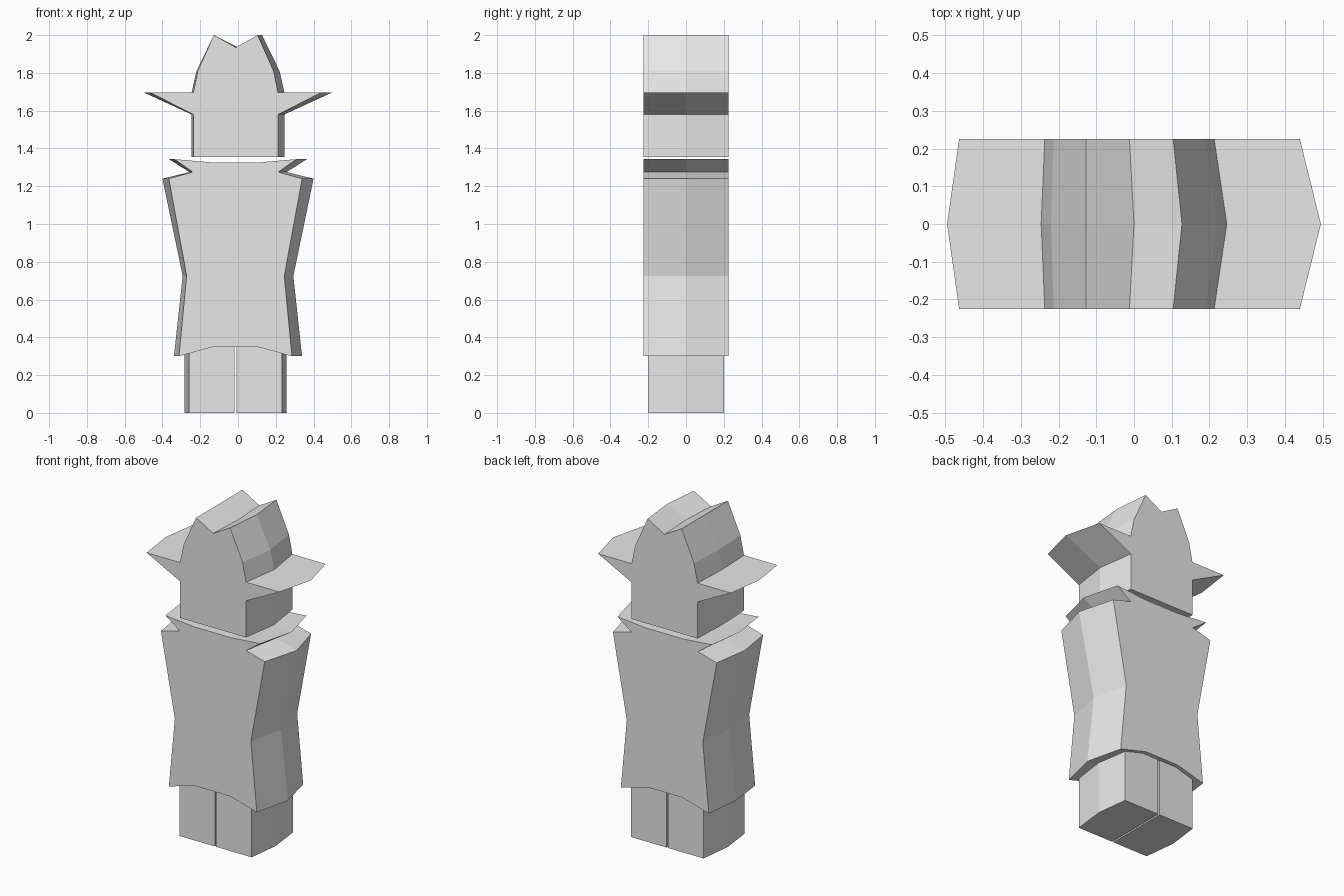
import bpy
import bmesh

if "Cube" in bpy.data.objects:
    bpy.data.objects.remove(bpy.data.objects["Cube"], do_unlink=True)

grey = bpy.data.materials.new("plain_grey")
grey.use_nodes = True
grey.diffuse_color = (0.8, 0.8, 0.8, 1)
grey.node_tree.nodes["Principled BSDF"].inputs["Base Color"].default_value = (0.8, 0.8, 0.8, 1)


def mirrored(half):
    """Close a right-hand outline with its mirror image across x = 0."""
    return half + [(-x, z) for x, z in reversed(half) if x > 0]


def slab(name, middle, outer, depth):
    """Loft front, middle and back outlines into one flat-faced solid."""
    bm = bmesh.new()
    rings = [[bm.verts.new((x, y, z)) for x, z in outline]
             for y, outline in ((-depth, outer), (0, middle), (depth, outer))]
    bm.faces.new(rings[0])
    bm.faces.new(rings[-1])
    n = len(middle)
    for a, b in zip(rings, rings[1:]):
        for i in range(n):
            j = (i + 1) % n
            bm.faces.new((a[i], a[j], b[j], b[i]))
    bmesh.ops.recalc_face_normals(bm, faces=bm.faces)
    mesh = bpy.data.meshes.new(name)
    bm.to_mesh(mesh)
    bm.free()
    mesh.materials.append(grey)
    obj = bpy.data.objects.new(name, mesh)
    bpy.context.collection.objects.link(obj)
    return obj


def bulged(name, half, ratio, shift):
    """Slab whose front and back are narrower than its middle."""
    middle = mirrored(half)
    outer = [(x * ratio + shift, z) for x, z in middle]
    return slab(name, middle, outer, 0.225)


# Head with pointed ears and a notched crown
bulged("head", [(0.246, 1.355), (0.246, 1.58), (0.495, 1.695), (0.246, 1.695),
                (0.22, 1.81), (0.127, 2.0), (0, 1.935)], 0.912, -0.012)

# Coat with a waist, shoulders and a flared collar
bulged("coat", [(0.132, 0.35), (0.339, 0.30), (0.293, 0.725), (0.40, 1.24),
                (0.257, 1.275), (0.365, 1.343), (0.14, 1.326)], 0.882, -0.0135)

# Legs, straight inside and bowed outside
for side, name in ((1, "left_leg"), (-1, "right_leg")):
    def leg_outline(width):
        return [(side * x, z) for x, z in
                ((0.005, 0), (width, 0), (width, 0.32), (0.13, 0.352), (0.005, 0.352))]
    leg = slab(name, leg_outline(0.27), leg_outline(0.246), 0.2)
    leg.location.x = -0.013
